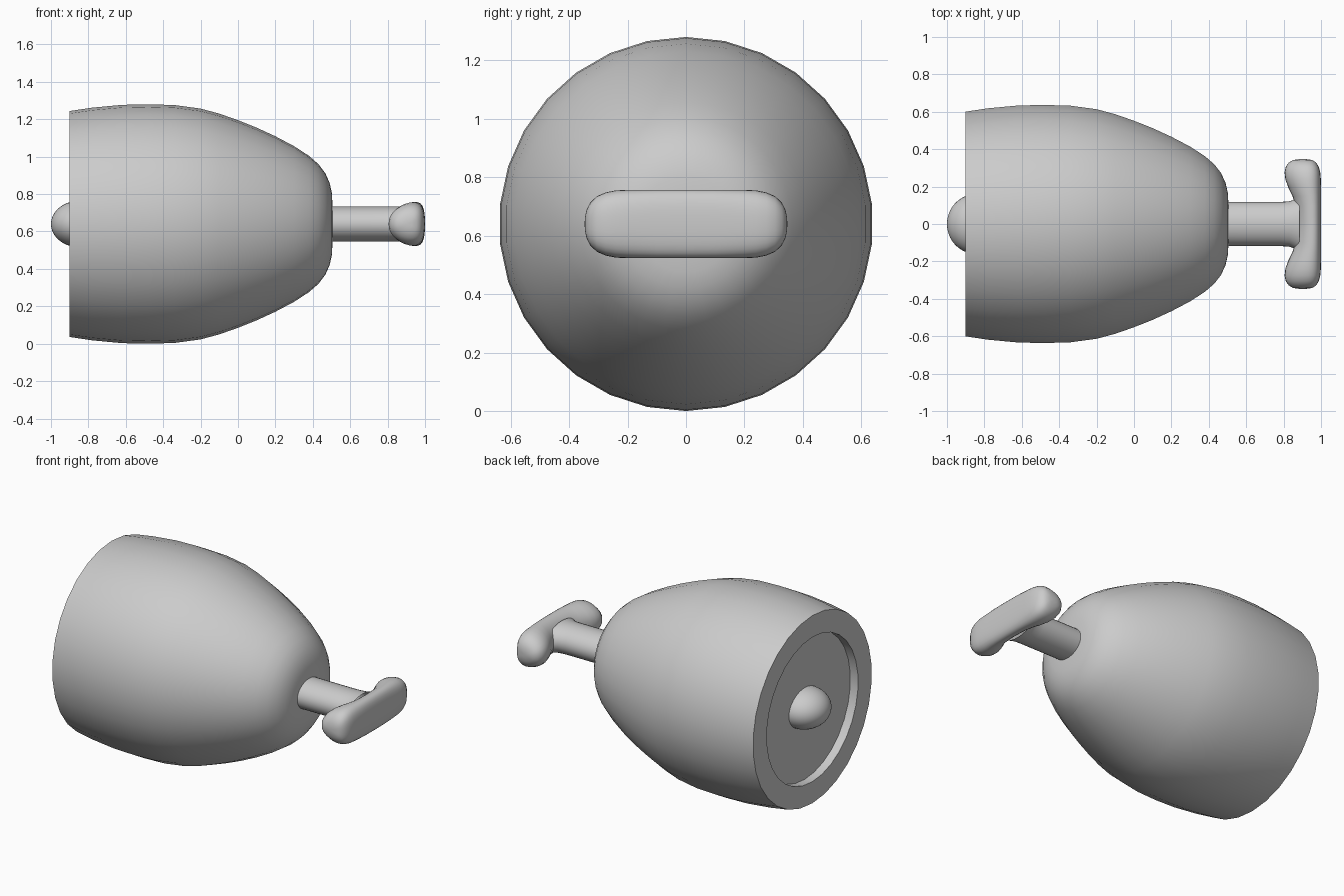
import bpy
import bmesh
from math import sin, cos, pi, radians

old = bpy.data.objects.get("Cube")
if old:
    bpy.data.objects.remove(old)

AXIS_Z = 0.64

grey = bpy.data.materials.new("plain grey")
grey.use_nodes = True
grey.diffuse_color = (0.6, 0.6, 0.6, 1)
grey.node_tree.nodes["Principled BSDF"].inputs["Base Color"].default_value = (0.6, 0.6, 0.6, 1)


def loft(name, rings):
    """Skin a list of closed rings; collapsed rings become poles."""
    bm = bmesh.new()
    loops = [[bm.verts.new(p) for p in ring] for ring in rings]
    for a, b in zip(loops, loops[1:]):
        n = len(a)
        for i in range(n):
            j = (i + 1) % n
            bm.faces.new((a[i], a[j], b[j], b[i]))
    bmesh.ops.remove_doubles(bm, verts=bm.verts, dist=1e-5)
    bmesh.ops.recalc_face_normals(bm, faces=bm.faces)
    mesh = bpy.data.meshes.new(name)
    bm.to_mesh(mesh)
    bm.free()
    mesh.materials.append(grey)
    obj = bpy.data.objects.new(name, mesh)
    bpy.context.collection.objects.link(obj)
    bpy.ops.object.select_all(action='DESELECT')
    obj.select_set(True)
    bpy.context.view_layer.objects.active = obj
    bpy.ops.object.shade_smooth_by_angle(angle=radians(35))
    return obj


def x_ring(x, ry, rz, sides):
    """Ellipse around the long axis."""
    angles = [2 * pi * i / sides for i in range(sides)]
    return [(x, ry * sin(a), AXIS_Z + rz * cos(a)) for a in angles]


# Body: turned shell with a round recess in its flat back
body_profile = [
    (-0.845, 0), (-0.845, 0.465), (-0.9, 0.465), (-0.9, 0.604),
    (-0.78, 0.622), (-0.62, 0.637), (-0.48, 0.64), (-0.34, 0.636),
    (-0.2, 0.617), (-0.1, 0.59), (0, 0.555), (0.1, 0.515), (0.2, 0.469),
    (0.3, 0.416), (0.38, 0.364), (0.43, 0.32), (0.466, 0.273),
    (0.49, 0.22), (0.502, 0.165), (0.506, 0.09), (0.506, 0)]
loft("body", [x_ring(x, r, r, 30) for x, r in body_profile])

# Back knob: domed oval button in the recess
dome = [pi / 2 * i / 10 for i in range(11)]
loft("back_knob", [x_ring(-0.845 - 0.155 * sin(a), 0.16 * cos(a), 0.125 * cos(a), 32)
                   for a in dome])

# Shaft: oval rod flaring into the handle
shaft_profile = [(0.45, 0.118), (0.78, 0.118), (0.83, 0.121), (0.86, 0.132), (0.885, 0.155)]
loft("shaft", [x_ring(x, ry, 0.094, 32) for x, ry in shaft_profile])


# Handle: cross bar with egg-shaped section and swollen round ends
def handle_ring(y, x_in, x_out, h):
    ring = []
    for i in range(32):
        t = 2 * pi * i / 32
        s = sin(t)
        f = (1 + cos(t)) / 2 + 0.15 * s * s
        z = h * abs(s) ** 0.88 * (1 if s > 0 else -1)
        ring.append((x_in + (x_out - x_in) * f, y, AXIS_Z + z))
    return ring


half = [(0, 0.87, 1.0, 0.117), (0.1, 0.863, 1.0, 0.117), (0.15, 0.847, 1.0, 0.117),
        (0.2, 0.823, 1.0, 0.117), (0.24, 0.809, 0.999, 0.115), (0.275, 0.805, 0.996, 0.108),
        (0.305, 0.811, 0.988, 0.095), (0.328, 0.827, 0.974, 0.073),
        (0.341, 0.849, 0.955, 0.046), (0.346, 0.875, 0.93, 0.02), (0.347, 0.9, 0.9, 0)]
stations = [(-y, a, b, h) for y, a, b, h in reversed(half[1:])] + half
loft("handle", [handle_ring(*s) for s in stations])
